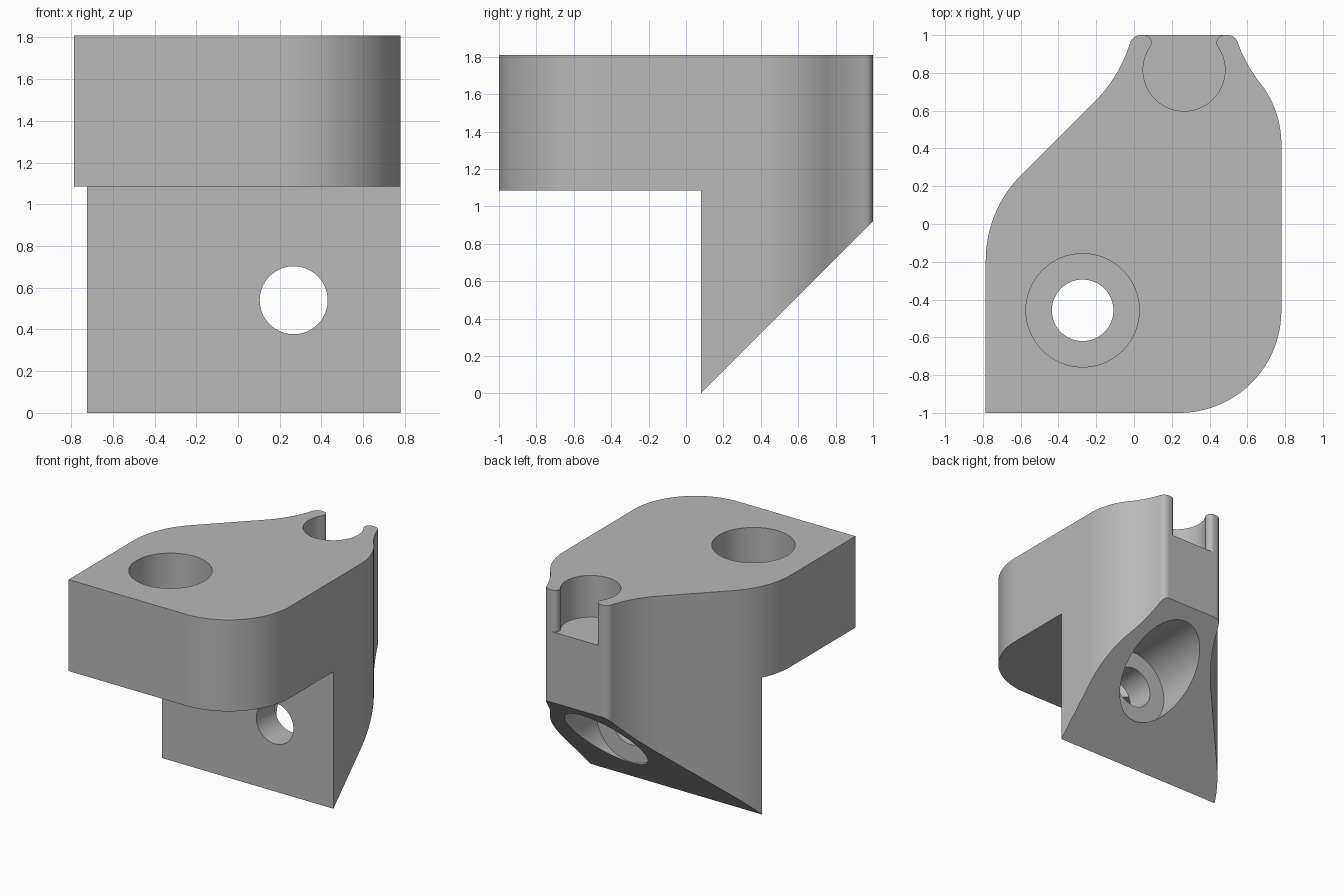
import bpy
import bmesh
from math import cos, sin, radians
from mathutils import Matrix, Vector

if "Cube" in bpy.data.objects:
    bpy.data.objects.remove(bpy.data.objects["Cube"], do_unlink=True)

TOP, LEDGE, WALL = 1.81, 1.085, 0.08
HOLE_R, BORE_R = 0.163, 0.3
CLIP_X, TIP_Y = 0.265, 0.96

grey = bpy.data.materials.new("light grey")
grey.use_nodes = True
grey.diffuse_color = (0.48, 0.48, 0.48, 1)
grey.node_tree.nodes["Principled BSDF"].inputs["Base Color"].default_value = (0.48, 0.48, 0.48, 1)


def arc(cx, cy, r, a0, a1, n=16):
    angles = [radians(a0 + (a1 - a0) * i / n) for i in range(n + 1)]
    return [(cx + r * cos(a), cy + r * sin(a)) for a in angles]


def prism(name, outline, low, high, axis="Z"):
    """Extrude a flat outline; axis X takes (y, z) points, Y takes (x, z)."""
    place = {"Z": lambda u, v, w: (u, v, w),
             "X": lambda u, v, w: (w, u, v),
             "Y": lambda u, v, w: (u, w, v)}[axis]
    bm = bmesh.new()
    base = bm.faces.new([bm.verts.new(place(u, v, low)) for u, v in outline])
    moved = bmesh.ops.extrude_face_region(bm, geom=[base])["geom"]
    verts = [e for e in moved if isinstance(e, bmesh.types.BMVert)]
    bmesh.ops.translate(bm, verts=verts, vec=Vector(place(0, 0, high - low)))
    bmesh.ops.recalc_face_normals(bm, faces=bm.faces)
    mesh = bpy.data.meshes.new(name)
    bm.to_mesh(mesh)
    bm.free()
    mesh.materials.append(grey)
    obj = bpy.data.objects.new(name, mesh)
    bpy.context.collection.objects.link(obj)
    return obj


def circle(cx, cy, r):
    return arc(cx, cy, r, 0, 360 * 63 / 64, 63)


# Plan outline of the bracket, anticlockwise from the square front corner
outline = [(-0.785, -1)]
outline += arc(0.24, -0.46, 0.54, -90, 0, 24)        # rounded front corner
outline += arc(0.26, 0.424, 0.52, 0, 38)             # shoulder
outline += arc(1.292, 1.23, 0.79, 218, 200)[1:]      # neck
outline += arc(0.496, 0.943, 0.057, 18, 90, 8)       # clip tips
outline += arc(0.034, 0.943, 0.057, 90, 162, 8)
outline += arc(-0.752, 1.187, 0.766, -17.2, -45)[1:]  # other neck
outline += arc(-0.145, -0.193, 0.64, 135, 180)       # rounded side corner
bracket = prism("bracket", outline, -0.2, TOP)

# Space under the ledge and the sloping underside
under = [(-1.3, -0.4), (1.3, -0.4), (1.3, 1.3 - WALL),
         (WALL, 0), (WALL, LEDGE), (-1.3, LEDGE)]

# Open round clip pocket with rounded lips
pocket = [(0.053, 1.1)]
pocket += arc(0.053, TIP_Y, 0.04, 90, -34.4, 10)
pocket += arc(CLIP_X, 0.815, 0.217, 145.6, 394.4, 40)[1:-1]
pocket += arc(0.477, TIP_Y, 0.04, 214.4, 90, 10)
pocket += [(0.477, 1.1)]

cutters = [
    prism("underside_cutter", under, -1.3, 1.3, "X"),
    prism("pocket_cutter", pocket, 1.48, 2),
    prism("upright_hole_cutter", circle(-0.272, -0.457, HOLE_R), 0.9, 2),
    prism("upright_bore_cutter", circle(-0.272, -0.457, BORE_R), 1.31, 2),
    prism("level_hole_cutter", circle(0.267, 0.54, HOLE_R), -0.1, 1.2, "Y"),
    prism("level_bore_cutter", circle(0.267, 0.54, BORE_R), 0.31, 1.2, "Y"),
]

bpy.ops.object.select_all(action="DESELECT")
bpy.context.view_layer.objects.active = bracket
bracket.select_set(True)
for cutter in cutters:
    cutter.hide_render = True
    mod = bracket.modifiers.new(cutter.name, "BOOLEAN")
    mod.operation = "DIFFERENCE"
    mod.solver = "EXACT"
    mod.object = cutter
    bpy.ops.object.modifier_apply(modifier=mod.name)
    bpy.data.objects.remove(cutter, do_unlink=True)

# Smooth curves, crisp edges
bpy.ops.object.shade_smooth_by_angle(angle=radians(30))
weighted = bracket.modifiers.new("flat_faces", "WEIGHTED_NORMAL")
weighted.keep_sharp = True
